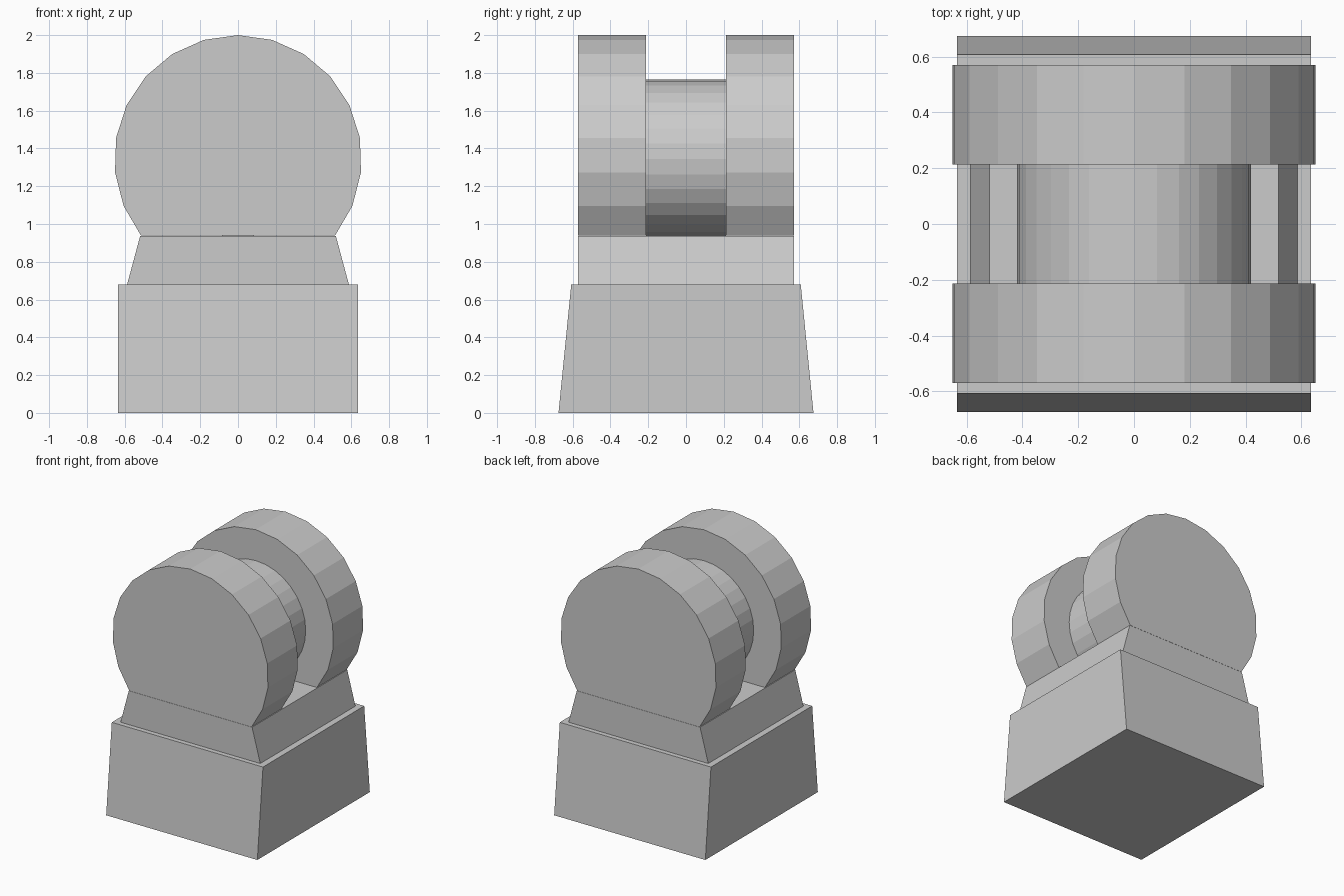
import bpy, bmesh
from math import sin, cos, radians, pi

if "Cube" in bpy.data.objects:
    bpy.data.objects.remove(bpy.data.objects["Cube"])

AXIS_Z = 1.345      # height of the round parts' shared centre
R = 0.655


def mesh_object(name, bm):
    bmesh.ops.recalc_face_normals(bm, faces=bm.faces)
    me = bpy.data.meshes.new(name)
    bm.to_mesh(me)
    bm.free()
    ob = bpy.data.objects.new(name, me)
    bpy.context.collection.objects.link(ob)
    return ob


def extrude_profile(name, pts, y0, y1):
    """Extrude an x-z outline along y."""
    bm = bmesh.new()
    face = bm.faces.new([bm.verts.new((x, y0, z)) for x, z in pts])
    new = bmesh.ops.extrude_face_region(bm, geom=[face])["geom"]
    verts = [g for g in new if isinstance(g, bmesh.types.BMVert)]
    bmesh.ops.translate(bm, verts=verts, vec=(0, y1 - y0, 0))
    return mesh_object(name, bm)


# Base block, tapering only front to back
bm = bmesh.new()
bmesh.ops.create_cube(bm, size=1)
for v in bm.verts:
    top = v.co.z > 0
    v.co.x *= 1.27
    v.co.y *= 1.215 if top else 1.35
    v.co.z = 0.68 if top else 0
mesh_object("base", bm)

# Neck: the flared foot running under both discs
extrude_profile("neck", [(-0.587, 0.68), (0.587, 0.68), (0.518, 0.937), (-0.518, 0.937)],
                -0.571, 0.571)

# Two faceted discs, cut flat where they meet the neck
step = radians(16.05)
disc = [(R * sin(i * step), AXIS_Z + R * cos(i * step)) for i in range(-8, 9)]
for name, y0, y1 in (("front_disc", -0.571, -0.213), ("back_disc", 0.213, 0.571)):
    extrude_profile(name, disc, y0, y1)

# Smaller drum between the discs, ending on the neck
drum = [(0.42 * sin(i * pi / 16), max(0.937, AXIS_Z + 0.42 * cos(i * pi / 16)))
        for i in range(-15, 16)]
extrude_profile("drum", drum, -0.213, 0.213)
